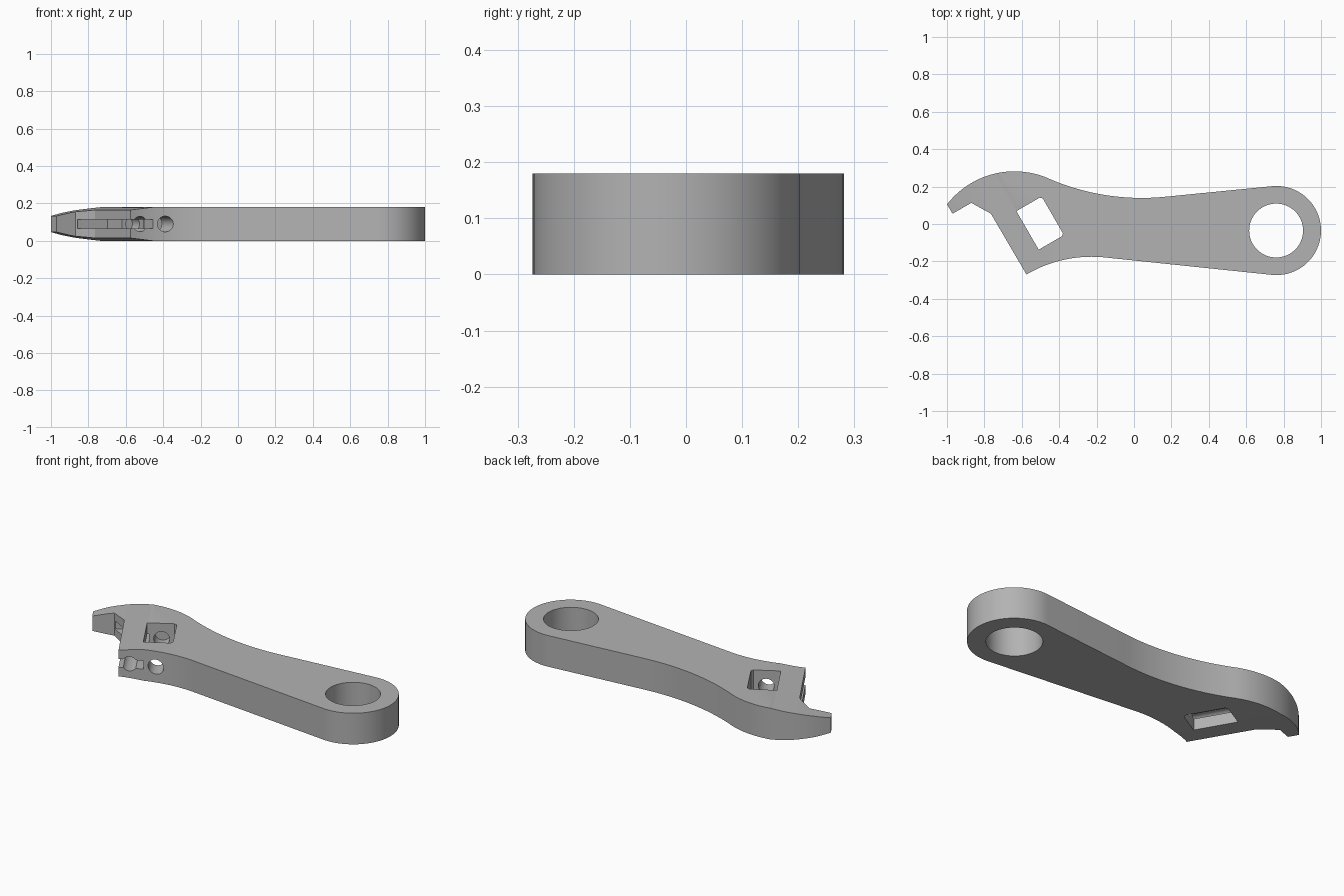
import bpy, bmesh
from math import radians, cos, sin, pi, atan2
from mathutils import Matrix, Vector

if "Cube" in bpy.data.objects:
    bpy.data.objects.remove(bpy.data.objects["Cube"], do_unlink=True)

THICK = 0.18
MID = THICK / 2
HEAD = Matrix.Rotation(radians(30), 4, 'Z')   # head frame: x across the jaw wall, y along it
UPRIGHT = Matrix.Rotation(radians(90), 4, 'X')

steel = bpy.data.materials.new("grey_steel")
steel.use_nodes = True
steel.diffuse_color = (0.45, 0.45, 0.45, 1)
steel.node_tree.nodes["Principled BSDF"].inputs["Base Color"].default_value = (0.45, 0.45, 0.45, 1)


def arc(a, b, c, n=20):
    """Points on the circle through a, b and c, from a to c."""
    a, b, c = (Vector(p) for p in (a, b, c))
    u, v = b - a, c - a
    k = 2 * (u.x * v.y - u.y * v.x)
    o = a + Vector((v.y * u.dot(u) - u.y * v.dot(v), u.x * v.dot(v) - v.x * u.dot(u))) / k
    r = (a - o).length
    t0, t1 = (atan2((p - o).y, (p - o).x) for p in (a, c))
    sweep = (t1 - t0) % (2 * pi)
    if k < 0:
        sweep -= 2 * pi
    return [(o.x + r * cos(t0 + sweep * i / n), o.y + r * sin(t0 + sweep * i / n)) for i in range(n + 1)]


def circle(x, y, r, n=48):
    return [(x + r * cos(2 * pi * i / n), y + r * sin(2 * pi * i / n)) for i in range(n)]


def prism(name, points, z0, z1, matrix=Matrix()):
    """Closed profile extruded from z0 to z1, then placed by the matrix."""
    bm = bmesh.new()
    face = bm.faces.new([bm.verts.new((x, y, z0)) for x, y in points])
    top = bmesh.ops.extrude_face_region(bm, geom=[face])["geom"]
    bmesh.ops.translate(bm, vec=(0, 0, z1 - z0), verts=[g for g in top if isinstance(g, bmesh.types.BMVert)])
    bmesh.ops.transform(bm, matrix=matrix, verts=bm.verts)
    bmesh.ops.recalc_face_normals(bm, faces=bm.faces)
    mesh = bpy.data.meshes.new(name)
    bm.to_mesh(mesh)
    bm.free()
    mesh.materials.append(steel)
    obj = bpy.data.objects.new(name, mesh)
    bpy.context.collection.objects.link(obj)
    return obj


def combine(body, cutter, operation='DIFFERENCE'):
    """Apply a boolean and drop the cutter."""
    bpy.context.view_layer.objects.active = body
    mod = body.modifiers.new(cutter.name, 'BOOLEAN')
    mod.operation, mod.solver, mod.object = operation, 'EXACT', cutter
    bpy.ops.object.modifier_apply(modifier=mod.name)
    bpy.data.objects.remove(cutter, do_unlink=True)


# Body outline: head back, waist, rounded tail, belly, jaw wall, notch and fixed jaw
outline = arc((-1, .105), (-.75, .268), (-.44, .236))
outline += arc((-.44, .236), (-.2, .163), (.18, .147))[1:]
outline += arc((.738, .202), (1, -.035), (.738, -.272), 40)
outline += arc((-.163, -.178), (-.3, -.179), (-.575, -.27))
outline += [(-.765, .055), (-.87, .113), (-.97, .055)]
body = prism("wrench_body", outline, 0, THICK)

# Head thins towards the jaw tip on both faces
upper = [(-.85, .126), (-.813, .133), (-.73, .15), (-.633, .165), (-.5, THICK), (-.45, .2), (1.2, .2)]
lower = [(x, THICK - z) for x, z in reversed(upper)]
combine(body, prism("head_taper", upper + lower, -1.5, 1.5, HEAD @ UPRIGHT), 'INTERSECT')

# Hanging hole in the tail
combine(body, prism("tail_hole", circle(.76, -.035, .144, 64), -.1, .3))

# Window for the adjusting wheel, with two eased corners
window = [(-.51, .136), (-.366, .136), (-.354, .148), (-.354, .362), (-.366, .374), (-.51, .374)]
combine(body, prism("wheel_window", window, -.1, .3, HEAD))

# Slide slot behind the jaw wall, with its round channel
slot = [(-.69, -.3), (-.5, -.3), (-.5, .53), (-.69, .53)]
combine(body, prism("slide_slot", slot, MID - .024, MID + .024, HEAD))
combine(body, prism("slide_channel", circle(-.575, MID, .041, 32), -.525, .3, HEAD @ UPRIGHT))

# Blind hole for the wheel pin, crossing the window
combine(body, prism("pin_hole", circle(-.434, MID, .042, 32), -.45, .3, HEAD @ UPRIGHT))

# Smooth curved sides, sharp edges kept
bpy.ops.object.select_all(action='DESELECT')
body.select_set(True)
bpy.context.view_layer.objects.active = body
bpy.ops.object.shade_smooth_by_angle(angle=radians(25))
